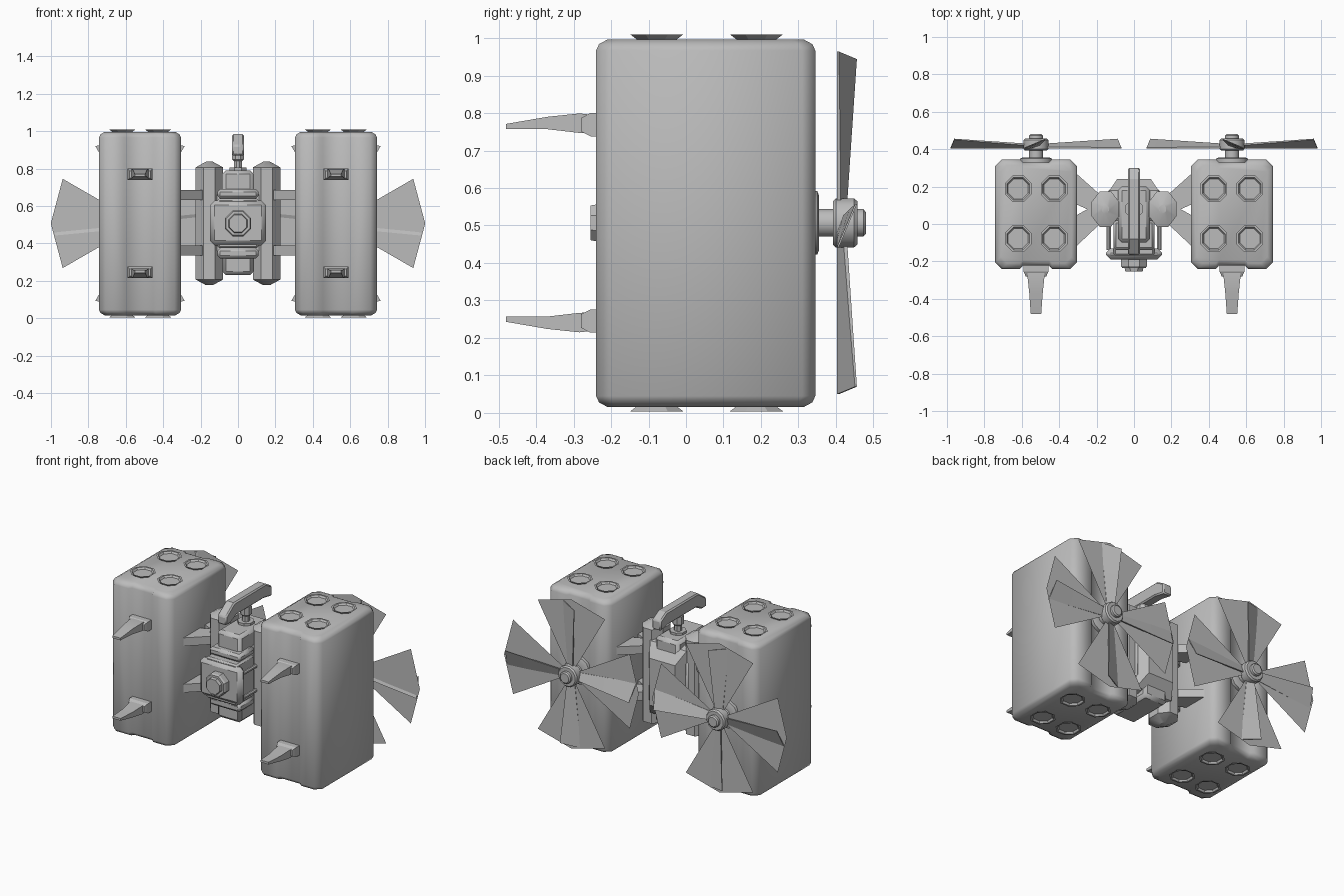
import bpy, bmesh, math
from mathutils import Matrix, Vector

cube = bpy.data.objects.get("Cube")
if cube:
    bpy.data.objects.remove(cube, do_unlink=True)

grey = bpy.data.materials.new("plain_grey")
grey.use_nodes = True
grey.diffuse_color = (0.5, 0.5, 0.5, 1)
grey.node_tree.nodes["Principled BSDF"].inputs["Base Color"].default_value = (0.5, 0.5, 0.5, 1)

PODX, MIDZ = 0.524, 0.507


def finish(name, bm, mirror=False, bevel=0, segments=1, angle=25):
    bmesh.ops.recalc_face_normals(bm, faces=bm.faces)
    mesh = bpy.data.meshes.new(name)
    bm.to_mesh(mesh)
    bm.free()
    mesh.materials.append(grey)
    for p in mesh.polygons:
        p.use_smooth = True
    mesh.set_sharp_from_angle(angle=math.radians(angle))
    ob = bpy.data.objects.new(name, mesh)
    bpy.context.collection.objects.link(ob)
    if bevel:
        m = ob.modifiers.new("bevel", "BEVEL")
        m.width, m.segments = bevel, segments
        m.limit_method, m.angle_limit = "ANGLE", math.radians(50)
    if mirror:
        ob.modifiers.new("mirror", "MIRROR")
    return ob


def loft(name, rings, **kw):
    """Skin a list of equal-length point rings and cap both ends."""
    bm = bmesh.new()
    rows = [[bm.verts.new(p) for p in ring] for ring in rings]
    n = len(rows[0])
    for a, b in zip(rows, rows[1:]):
        for i in range(n):
            j = (i + 1) % n
            bm.faces.new((a[i], a[j], b[j], b[i]))
    bm.faces.new(rows[0])
    bm.faces.new(rows[-1])
    return finish(name, bm, **kw)


def box(name, x, y, z, **kw):
    ring = lambda h: [(x[0], y[0], h), (x[1], y[0], h), (x[1], y[1], h), (x[0], y[1], h)]
    return loft(name, [ring(z[0]), ring(z[1])], **kw)


def turned(name, centre, axis, steps, sides=8, squash=1, **kw):
    """Stack polygon rings given as (offset, radius) along an axis."""
    rings = []
    for h, r in steps:
        ring = []
        for i in range(sides):
            a = 2 * math.pi * (i + 0.5) / sides
            u, v = r * math.cos(a), r * math.sin(a) * squash
            p = (u, h, v) if axis == "Y" else (u, v, h)
            ring.append(Vector(centre) + Vector(p))
        rings.append(ring)
    return loft(name, rings, **kw)


# Side pods: chamfered boxes with a shallow channel front and back
def pod_ring(z, inset):
    hx, y0, y1, c = 0.219 - inset, -0.24 + inset, 0.345 - inset, 0.035
    half = [(hx, y0 + c), (hx, y1 - c), (hx - c, y1), (0.085, y1), (0.07, y1 - 0.015)]
    front = [(0.07, y0 + 0.018), (0.085, y0), (hx - c, y0)]
    right = front + half
    left = [(-x, y) for x, y in reversed(right)]
    return [(PODX + x, y, z) for x, y in right + left]


loft("side_pod", [pod_ring(0.016, 0.03), pod_ring(0.028, 0.008), pod_ring(0.045, 0),
                  pod_ring(0.967, 0), pod_ring(0.984, 0.008), pod_ring(0.996, 0.03)],
     mirror=True, angle=50)

# Flared octagonal ports above and below each pod
for dx in (-0.097, 0.095):
    for y in (-0.078, 0.188):
        for side in (-1, 1):
            steps = [(0.47, 0.05), (0.488, 0.055), (0.503, 0.077), (0.503, 0.066), (0.492, 0.058)]
            turned("port", (PODX + dx, y, MIDZ), "Z", [(side * h, r) for h, r in steps], mirror=True)

# Tapered prongs on bracket bases at the front of each pod
for side in (-1, 1):
    def cross(y, w, top, low):
        return [(PODX + sx * w, y, MIDZ + side * h)
                for sx, h in ((-1, low), (1, low), (1, top), (-1, top))]
    loft("prong", [cross(-0.22, 0.045, 0.285, 0.238), cross(-0.284, 0.045, 0.292, 0.24),
                   cross(-0.37, 0.036, 0.283, 0.25), cross(-0.48, 0.028, 0.264, 0.25)], mirror=True)
    loft("prong_base", [cross(-0.21, 0.066, 0.293, 0.231), cross(-0.255, 0.066, 0.293, 0.231),
                        cross(-0.28, 0.055, 0.28, 0.244)], mirror=True)

# Propeller hub, shaft and nose
turned("propeller_hub", (PODX, 0, MIDZ), "Y",
       [(0.32, 0.088), (0.35, 0.088), (0.355, 0.075), (0.355, 0.038), (0.392, 0.038), (0.392, 0.06),
        (0.4, 0.068), (0.448, 0.068), (0.457, 0.06), (0.457, 0.038), (0.473, 0.038), (0.48, 0.03)],
       sides=12, mirror=True, angle=35)

# Propeller: four thin fan sectors, each with a twisted blade
pivot = Vector((PODX, 0, MIDZ))
for k in range(4):
    turn = Matrix.Rotation(-math.pi / 2 * k, 4, "Y")
    bm = bmesh.new()
    pts = [(0.0, 0.0)] + [(0.477 * math.cos(a), 0.477 * math.sin(a))
                          for a in (-math.pi / 6, 0, math.pi / 6)]
    bm.faces.new([bm.verts.new(pivot + turn @ Vector((x, 0.41, z))) for x, z in pts])
    finish("fan_sector", bm, mirror=True)

    def blade(r, low, high, y1, t, skew):
        pts = ((r, 0.403, low), (r, 0.403 + t, low), (r - skew, y1, high), (r - skew, y1 - t, high))
        return [pivot + turn @ Vector(p) for p in pts]
    loft("propeller_blade", [blade(0.05, -0.025, 0.02, 0.43, 0.01, 0),
                             blade(0.25, -0.045, 0.035, 0.443, 0.008, 0.005),
                             blade(0.457, -0.065, 0.05, 0.456, 0.005, 0.02)], mirror=True)

# Crossed struts joining the pods to the core
shapes = ([(0.32, 0.28), (0.32, 0.11), (0.14, 0.03), (0.14, 0.12)],
          [(0.32, -0.13), (0.32, 0.04), (0.14, 0.14), (0.14, 0.04)])
for low, high in ((0.335, 0.388), (0.632, 0.685)):
    for shape in shapes:
        loft("strut", [[(x, y, z) for x, y in shape] for z in (low, high)], mirror=True)

# Core: side cylinders with pointed caps, central block, back housing
turned("core_cylinder", (0.153, 0.08, MIDZ), "Z",
       [(-0.33, 0.02), (-0.3, 0.079), (0.3, 0.079), (0.33, 0.02)], squash=1.3, mirror=True)
box("core_block", (-0.085, 0.085), (-0.1, 0.2), (0.23, 0.79), bevel=0.02)
box("core_middle", (-0.16, 0.16), (0, 0.185), (0.33, 0.69), bevel=0.03)


def hood(y, w, z0, z1):
    return [(-w, y, z0), (w, y, z0), (w, y, z1), (-w, y, z1)]


loft("back_housing", [hood(0.1, 0.13, 0.26, 0.76), hood(0.18, 0.13, 0.28, 0.74),
                      hood(0.24, 0.09, 0.36, 0.66)])

# Front panel with stepped blocks and a round lens
box("front_panel", (-0.15, 0.15), (-0.19, -0.13), (0.39, 0.63), bevel=0.025)
box("front_core", (-0.11, 0.11), (-0.17, 0.05), (0.375, 0.64), bevel=0.01)
for z0, z1 in ((0.32, 0.375), (0.64, 0.69)):
    box("front_step", (-0.11, 0.11), (-0.14, 0.02), (z0, z1), bevel=0.015)
for z in (0.43, 0.585):
    turned("panel_rod", (0.135, 0, z), "Y", [(-0.14, 0.012), (0.03, 0.012)], mirror=True)
turned("lens", (0, 0, MIDZ), "Y",
       [(-0.17, 0.075), (-0.225, 0.075), (-0.235, 0.068), (-0.235, 0.054), (-0.255, 0.05)])

# Top handle on a short neck
turned("handle_neck", (0, 0.08, 0), "Z",
       [(0.77, 0.05), (0.805, 0.05), (0.805, 0.024), (0.84, 0.024), (0.85, 0.035), (0.9, 0.035)])
side = [(-0.165, 0.87), (-0.165, 0.925), (-0.08, 0.985), (0.24, 0.985), (0.3, 0.95),
        (0.3, 0.885), (0.22, 0.9), (-0.06, 0.9), (-0.12, 0.87)]
loft("handle", [[(x, y, z) for y, z in side] for x in (-0.032, 0.032)], bevel=0.008)
